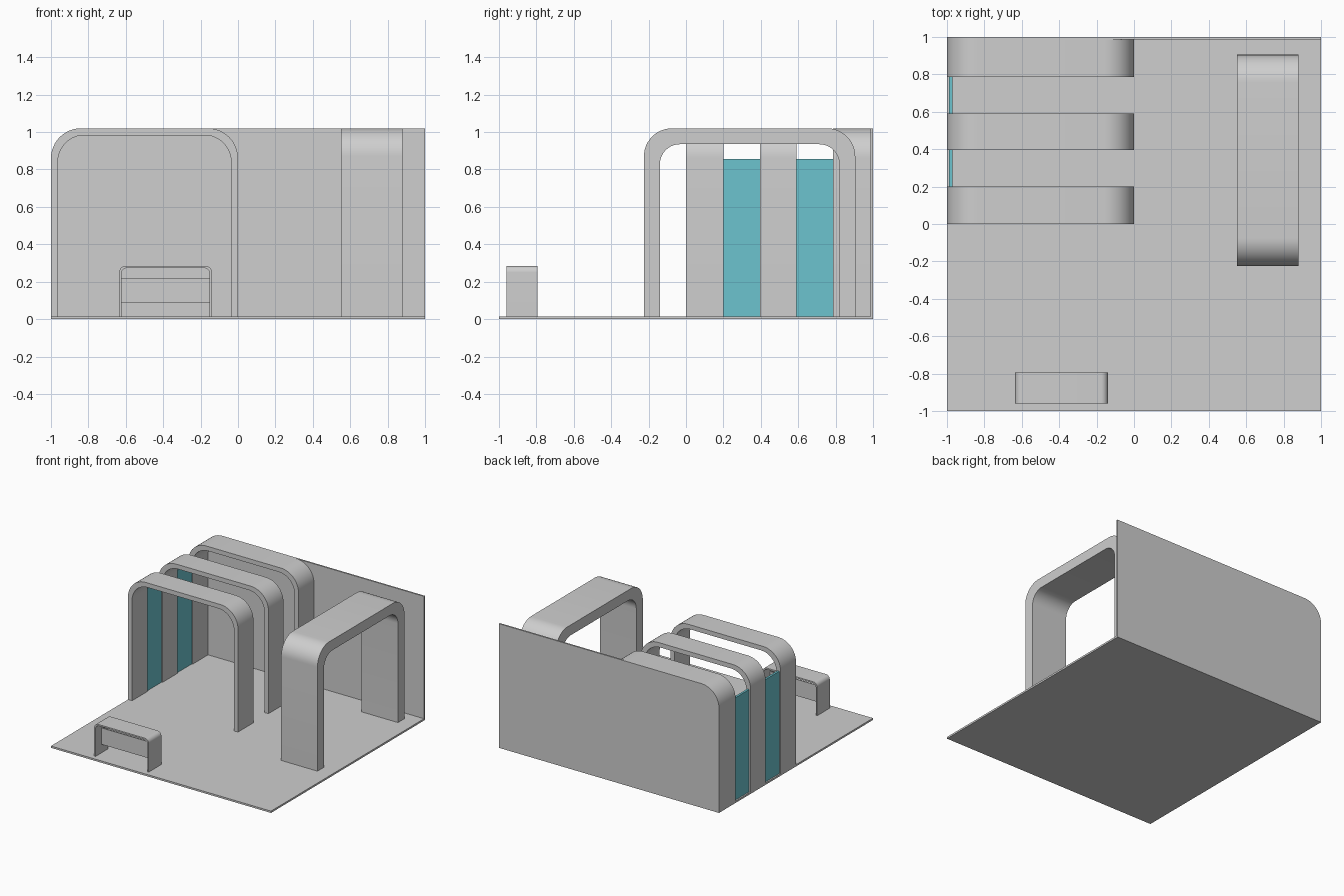
import bpy, bmesh, math
from mathutils import Vector

if "Cube" in bpy.data.objects:
    bpy.data.objects.remove(bpy.data.objects["Cube"])


def material(name, rgb):
    m = bpy.data.materials.new(name)
    m.diffuse_color = (*rgb, 1)
    m.use_nodes = True
    m.node_tree.nodes["Principled BSDF"].inputs["Base Color"].default_value = m.diffuse_color
    return m


GREY = material("light grey", (0.62, 0.62, 0.62))
TEAL = material("teal glass", (0.15, 0.55, 0.62))
FLOOR, TOP = 0.015, 1.02


def finish(name, bm, mat):
    bmesh.ops.recalc_face_normals(bm, faces=bm.faces)
    me = bpy.data.meshes.new(name)
    bm.to_mesh(me)
    bm.free()
    me.materials.append(mat)
    ob = bpy.data.objects.new(name, me)
    bpy.context.collection.objects.link(ob)
    bpy.context.view_layer.objects.active = ob
    ob.select_set(True)
    bpy.ops.object.shade_smooth_by_angle(angle=math.radians(30))
    ob.select_set(False)
    return ob


def box(name, lo, hi, mat):
    bm = bmesh.new()
    bmesh.ops.create_cube(bm, size=1)
    for v in bm.verts:
        v.co = Vector([(a + b) / 2 + c * (b - a) for a, b, c in zip(lo, hi, v.co)])
    return finish(name, bm, mat)


def rounded_outline(a, b, z0, z1, r_left, r_right, seg=12):
    """Points up the left side, over the rounded top and down the right side."""
    pts = [(a, z0)]
    for cx, r, start in ((a + r_left, r_left, math.pi), (b - r_right, r_right, math.pi / 2)):
        if r == 0:
            pts.append((cx, z1))
            continue
        for i in range(seg + 1):
            t = start - i / seg * math.pi / 2
            pts.append((cx + r * math.cos(t), z1 - r + r * math.sin(t)))
    return pts + [(b, z0)]


def place(axis, u, w, z):
    return (u, w, z) if axis == "x" else (w, u, z)


def arch(name, axis, span, depth, top, thick, radius):
    """Rounded portal spanning one axis and extruded along the other."""
    a, b = span
    outer = rounded_outline(a, b, FLOOR, top, radius, radius)
    inner = rounded_outline(a + thick, b - thick, FLOOR, top - thick,
                            radius - thick * 0.5, radius - thick * 0.5)
    bm = bmesh.new()
    rings = [[bm.verts.new(place(axis, u, w, z)) for u, z in line]
             for line, w in ((outer, depth[0]), (outer, depth[1]),
                             (inner, depth[1]), (inner, depth[0]))]
    for k in range(4):
        p, q = rings[k], rings[(k + 1) % 4]
        for i in range(len(p) - 1):
            bm.faces.new((p[i], p[i + 1], q[i + 1], q[i]))
    for i in (0, -1):  # feet
        bm.faces.new([ring[i] for ring in rings])
    return finish(name, bm, GREY)


# Floor slab
box("floor", (-1, -1, 0), (1, 1, FLOOR), GREY)

# Back wall with one rounded top corner
bm = bmesh.new()
face = bm.faces.new([bm.verts.new((x, 0.987, z))
                     for x, z in rounded_outline(-1, 1, FLOOR, TOP, 0.16, 0)])
ext = bmesh.ops.extrude_face_region(bm, geom=[face])
bmesh.ops.translate(bm, vec=(0, 0.013, 0),
                    verts=[v for v in ext["geom"] if isinstance(v, bmesh.types.BMVert)])
finish("back_wall", bm, GREY)

# Row of three portal arches
for n, (y0, y1) in enumerate(((0, 0.2), (0.395, 0.59), (0.785, 0.987)), 1):
    arch(f"portal_arch_{n}", "x", (-1, 0), (y0, y1), TOP, 0.037, 0.16)

# Glass panels filling the gaps between the arches
for n, (y0, y1) in enumerate(((0.2, 0.395), (0.59, 0.785)), 1):
    box(f"glass_panel_{n}", (-0.988, y0, FLOOR), (-0.97, y1, 0.855), TEAL)

# Large freestanding arch at the side
arch("side_arch", "y", (-0.225, 0.905), (0.55, 0.88), TOP, 0.085, 0.15)

# Small counter with a front panel between its legs
arch("counter", "x", (-0.635, -0.14), (-0.96, -0.795), 0.285, 0.012, 0.035)
box("counter_panel", (-0.623, -0.883, 0.085), (-0.152, -0.873, 0.22), GREY)
